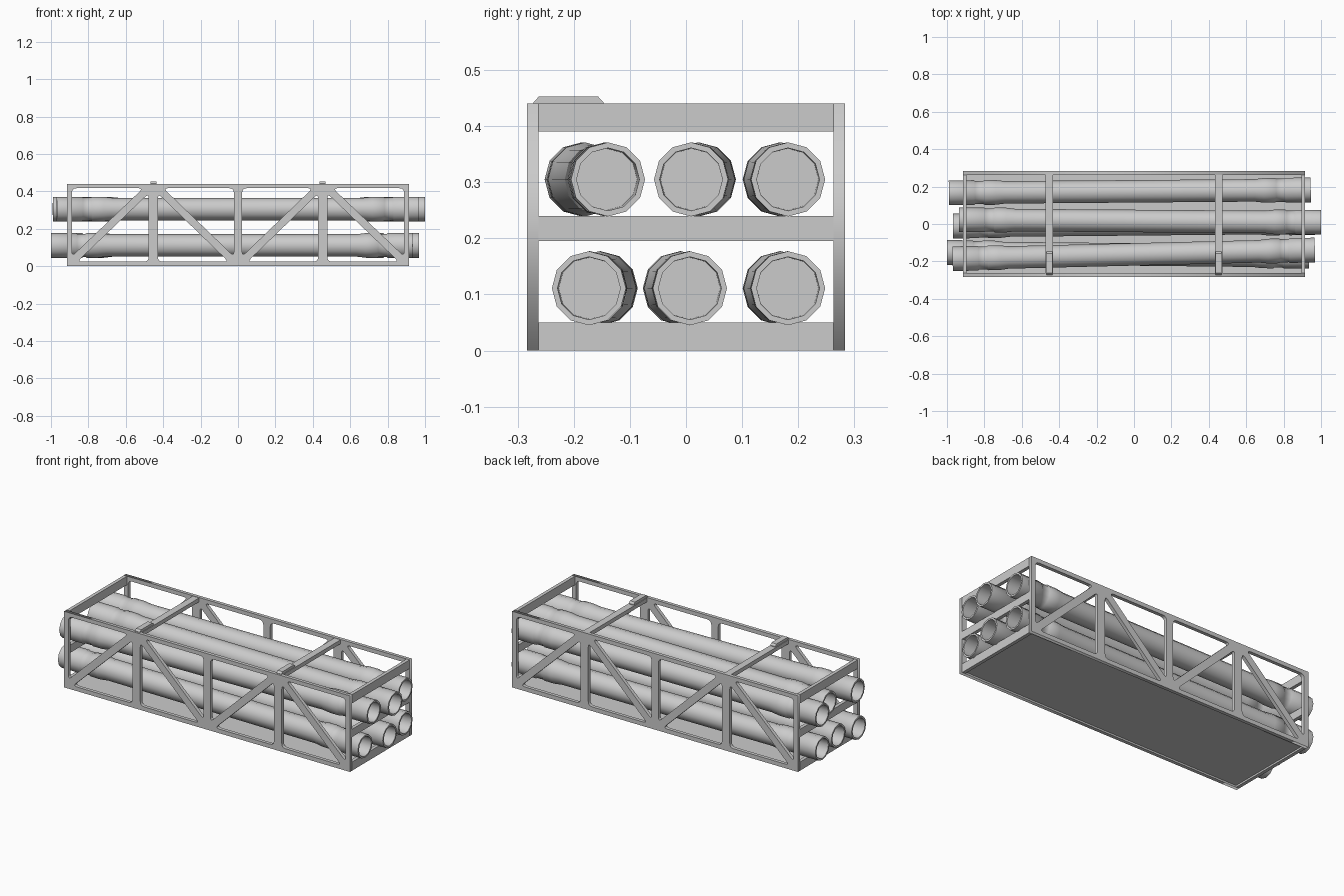
import bpy, bmesh
from math import sin, cos, pi, radians, atan2
from mathutils import Vector

if "Cube" in bpy.data.objects:
    bpy.data.objects.remove(bpy.data.objects["Cube"])

HX, HY, H, T = 0.915, 0.283, 0.44, 0.02   # half length, half width, height, wall thickness


def add_object(name, mesh):
    ob = bpy.data.objects.new(name, mesh)
    bpy.context.collection.objects.link(ob)
    return ob


def prism(name, outline, axis_min, axis_max):
    """Extrude a (y, z) outline along x."""
    bm = bmesh.new()
    face = bm.faces.new([bm.verts.new((axis_min, y, z)) for y, z in outline])
    ext = bmesh.ops.extrude_face_region(bm, geom=[face])
    moved = [v for v in ext["geom"] if isinstance(v, bmesh.types.BMVert)]
    bmesh.ops.translate(bm, verts=moved, vec=(axis_max - axis_min, 0, 0))
    bmesh.ops.recalc_face_normals(bm, faces=bm.faces)
    mesh = bpy.data.meshes.new(name)
    bm.to_mesh(mesh)
    bm.free()
    return add_object(name, mesh)


def box(name, x0, x1, y0, y1, z0, z1):
    return prism(name, [(y0, z0), (y1, z0), (y1, z1), (y0, z1)], x0, x1)


def rounded(points, t=0.026, steps=4):
    """Round polygon corners with short curves."""
    out = []
    pts = [Vector(p) for p in points]
    for i, p in enumerate(pts):
        a = p + (pts[i - 1] - p).normalized() * t
        b = p + (pts[(i + 1) % len(pts)] - p).normalized() * t
        for k in range(steps + 1):
            u = k / steps
            out.append(a * (1 - u) ** 2 + p * 2 * u * (1 - u) + b * u * u)
    return out


def truss_panel(name, y):
    """Flat side panel with rounded triangular openings."""
    cu = bpy.data.curves.new(name, 'CURVE')
    cu.dimensions, cu.fill_mode, cu.extrude = '2D', 'BOTH', T / 2

    def spline(pts):
        s = cu.splines.new('POLY')
        s.points.add(len(pts) - 1)
        for q, p in zip(s.points, pts):
            q.co = (p[0], p[1], 0, 1)
        s.use_cyclic_u = True

    spline([(-HX, 0), (HX, 0), (HX, H), (-HX, H)])
    z0, z1, g = 0.024, 0.417, 0.029
    # each bay: foot of the diagonal, head of the diagonal
    for foot, head in ((0.888, 0.478), (0.022, 0.428)):
        d = g if head > foot else -g
        for m in (1, -1):
            for tri in ([(foot, z1), (foot, z0 + g), (head - d, z1)],
                        [(head, z0), (head, z1 - g), (foot + d, z0)]):
                spline(rounded([(m * x, z) for x, z in tri]))
    tmp = add_object(name + "_helper", cu)
    tmp.rotation_euler = (pi / 2, 0, 0)
    bpy.context.view_layer.update()
    mesh = bpy.data.meshes.new_from_object(
        tmp.evaluated_get(bpy.context.evaluated_depsgraph_get()))
    bpy.data.objects.remove(tmp)
    ob = add_object(name, mesh)
    ob.rotation_euler = (pi / 2, 0, 0)
    ob.location = (0, y, 0)


def pipe(name, start, end, z, sides=12):
    """Pipe with a socket and a bell at both ends, turned around its axis."""
    a, b = Vector((*start, z)), Vector((*end, z))
    half = (b - a).length / 2
    # distance from the end, radius: recessed bore, socket, neck, bell, shaft
    prof = [(0.12, 0.0), (0.12, 0.055), (0, 0.056), (0, 0.066), (0.135, 0.066),
            (0.14, 0.062), (0.185, 0.062), (0.19, 0.066), (0.25, 0.066), (0.30, 0.060)]
    full = [(d - half, r) for d, r in prof] + [(half - d, r) for d, r in reversed(prof)]
    bm = bmesh.new()
    rings = []
    for x, r in full:
        n = sides if r else 1
        rings.append([bm.verts.new((x, r * cos(2 * pi * i / sides), r * sin(2 * pi * i / sides)))
                      for i in range(n)])
    for r0, r1 in zip(rings, rings[1:]):
        for i in range(sides):
            j = (i + 1) % sides
            quad = [r0[i % len(r0)], r0[j % len(r0)], r1[j % len(r1)], r1[i % len(r1)]]
            bm.faces.new(list(dict.fromkeys(quad)))
    bmesh.ops.recalc_face_normals(bm, faces=bm.faces)
    mesh = bpy.data.meshes.new(name)
    bm.to_mesh(mesh)
    bm.free()
    mesh.shade_smooth()
    mesh.set_sharp_from_angle(angle=radians(38))
    ob = add_object(name, mesh)
    ob.location = (a + b) / 2
    ob.rotation_euler = (0, 0, atan2(b.y - a.y, b.x - a.x))


# Side trusses
truss_panel("front_truss", -HY + T / 2)
truss_panel("back_truss", HY - T / 2)

# End rails and floor plate
IY = HY - T
for side, s in (("left", -1), ("right", 1)):
    x0, x1 = sorted((s * HX, s * (HX - T)))
    for part, za, zb in (("bottom", 0, 0.05), ("middle", 0.195, 0.24), ("top", 0.39, H)):
        box(f"{side}_{part}_rail", x0, x1, -IY, IY, za, zb)
box("floor_plate", -HX + T, HX - T, -IY, IY, 0.01, 0.02)

# Top cross bars with latches
for side, x in (("left", -0.453), ("right", 0.453)):
    box(f"{side}_cross_bar", x - 0.02, x + 0.02, -IY, IY, 0.415, 0.438)
    prism(f"{side}_latch", [(-0.272, 0.436), (-0.272, 0.442), (-0.262, 0.453),
                            (-0.157, 0.453), (-0.147, 0.442), (-0.147, 0.436)],
          x - 0.016, x + 0.016)

# Pipes, upper and lower layers, slightly skewed
pipes = {
    0.305: [((-0.97, -0.186), (0.967, -0.139)), ((-0.935, 0.023), (1.0, 0.009)),
            ((-0.99, 0.167), (0.945, 0.182))],
    0.111: [((-1.0, -0.152), (0.935, -0.173)), ((-0.968, -0.011), (0.967, 0.007)),
            ((-0.99, 0.167), (0.945, 0.182))],
}
for z, row in pipes.items():
    for i, (start, end) in enumerate(row):
        pipe(f"{'upper' if z > 0.2 else 'lower'}_pipe_{i + 1}", start, end, z)
